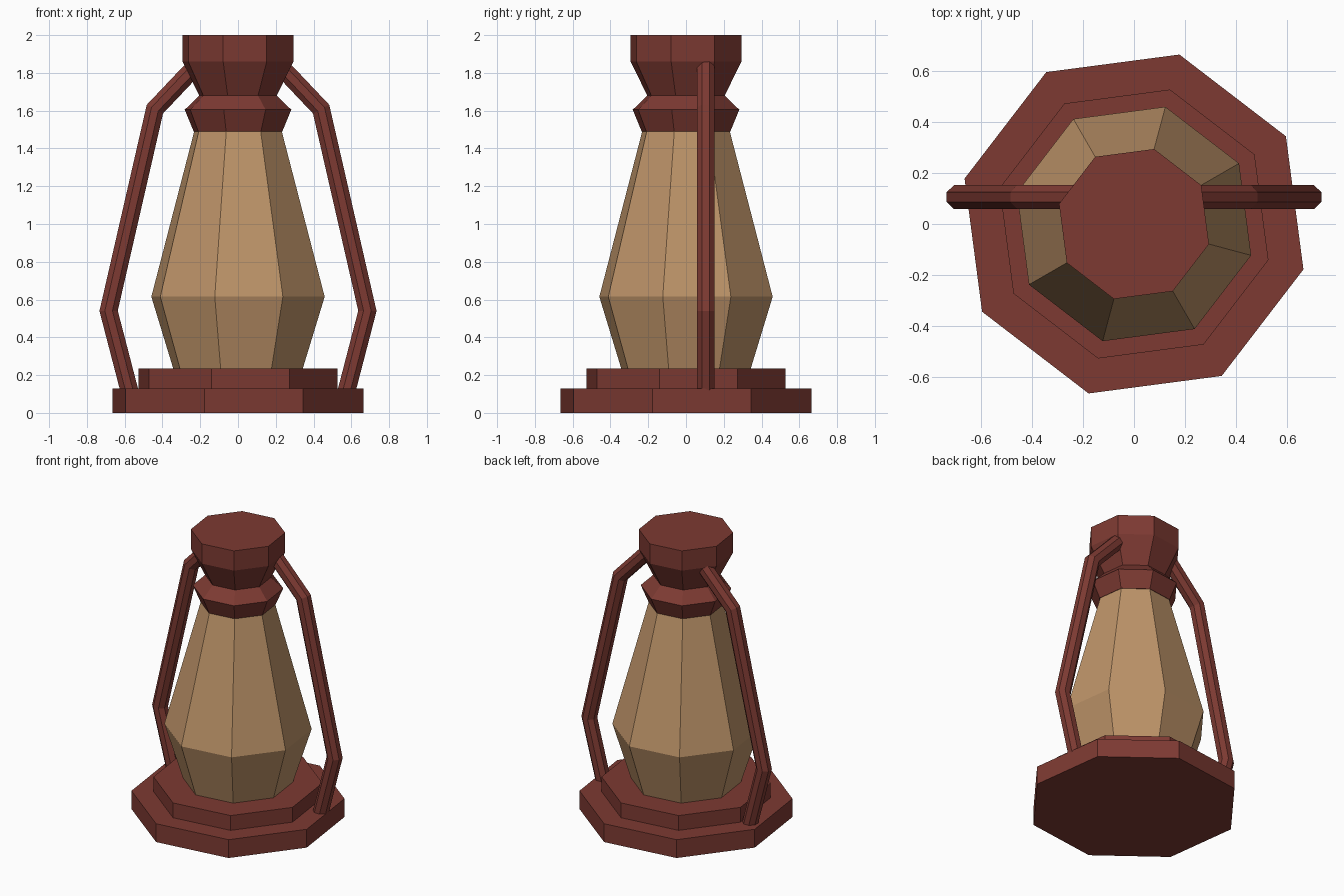
import bpy, bmesh, math
from mathutils import Vector

if "Cube" in bpy.data.objects:
    bpy.data.objects.remove(bpy.data.objects["Cube"])

SIDES = 8
TURN = math.radians(30)   # octagon rotation seen from the top


def material(name, color):
    m = bpy.data.materials.new(name)
    m.diffuse_color = (*color, 1)
    m.use_nodes = True
    m.node_tree.nodes["Principled BSDF"].inputs["Base Color"].default_value = m.diffuse_color
    return m


RED = material("rust red metal", (0.205, 0.042, 0.032))
TAN = material("amber glass", (0.515, 0.296, 0.141))


def skin(name, rings, mat):
    """Join rings of points into a closed, flat-shaded tube."""
    bm = bmesh.new()
    loops = [[bm.verts.new(p) for p in ring] for ring in rings]
    n = len(loops[0])
    for a, b in zip(loops, loops[1:]):
        for i in range(n):
            j = (i + 1) % n
            bm.faces.new((a[i], a[j], b[j], b[i]))
    bm.faces.new(loops[0][::-1])
    bm.faces.new(loops[-1])
    bmesh.ops.recalc_face_normals(bm, faces=bm.faces)
    mesh = bpy.data.meshes.new(name)
    bm.to_mesh(mesh)
    bm.free()
    mesh.materials.append(mat)
    ob = bpy.data.objects.new(name, mesh)
    bpy.context.collection.objects.link(ob)
    return ob


def lathe(name, profile, mat):
    """Octagonal solid from (radius, height) pairs."""
    rings = []
    for r, z in profile:
        angles = [TURN + math.tau * i / SIDES for i in range(SIDES)]
        rings.append([(r * math.cos(a), r * math.sin(a), z) for a in angles])
    return skin(name, rings, mat)


def strut(name, path, y, radius, mat):
    """Eight-sided rod with mitred bends along an (x, z) path."""
    pts = [Vector(p) for p in path]
    rings = []
    for i, p in enumerate(pts):
        d1 = (p - pts[i - 1]).normalized() if i else (pts[1] - p).normalized()
        d2 = (pts[i + 1] - p).normalized() if i < len(pts) - 1 else d1
        t = (d1 + d2).normalized()
        side = Vector((t.y, -t.x)) / t.dot(d1)
        ring = []
        for k in range(8):
            a = math.tau * (k + 0.5) / 8
            q = p + side * radius * math.cos(a)
            ring.append((q.x, y + radius * math.sin(a), q.y))
        rings.append(ring)
    return skin(name, rings, mat)


# Stepped base
lathe("base_plate", [(0.687, 0), (0.687, 0.13)], RED)
lathe("base_step", [(0.545, 0.13), (0.545, 0.235)], RED)

# Glass chimney
lathe("glass", [(0.355, 0.235), (0.475, 0.615), (0.24, 1.49)], TAN)

# Collar and flared cap
lathe("cap", [(0.243, 1.49), (0.292, 1.605), (0.212, 1.68),
              (0.304, 1.86), (0.304, 2.0)], RED)

# Side struts, sunk into the base and the cap
PATH = [(0.568, 0.09), (0.685, 0.54), (0.44, 1.608), (0.22, 1.84)]
for label, s in (("left", -1), ("right", 1)):
    strut(label + "_strut", [(s * x, z) for x, z in PATH], 0.105, 0.051, RED)
